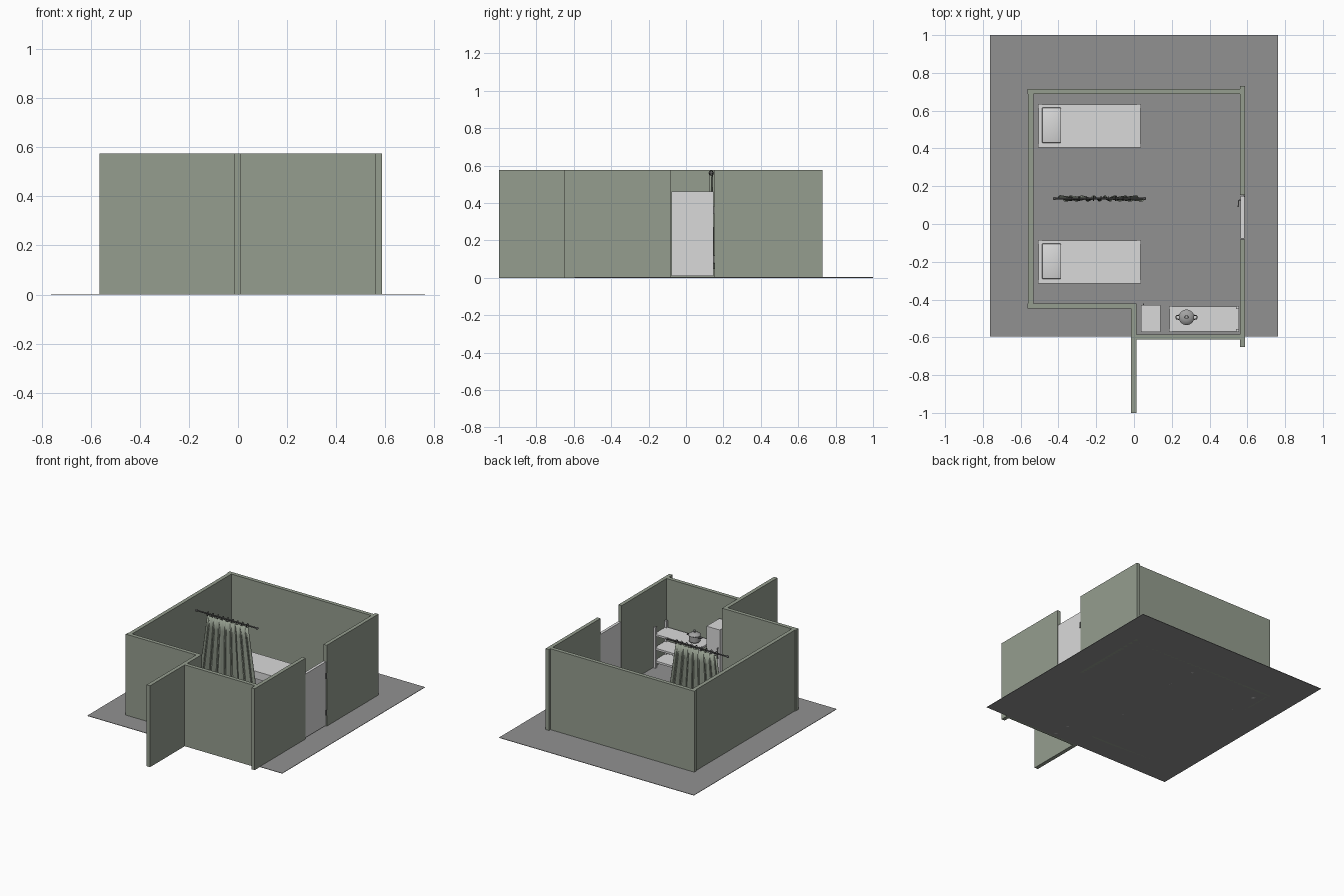
import bpy, bmesh, math
from mathutils import Matrix, Vector

if "Cube" in bpy.data.objects:
    bpy.data.objects.remove(bpy.data.objects["Cube"])


def mat(name, c):
    m = bpy.data.materials.new(name)
    m.diffuse_color = (*c, 1)
    m.use_nodes = True
    m.node_tree.nodes["Principled BSDF"].inputs["Base Color"].default_value = m.diffuse_color
    return m


GREEN = mat("sage_green", (0.30, 0.34, 0.275))
FLOOR = mat("floor_grey", (0.285, 0.285, 0.285))
WHITE = mat("off_white", (0.70, 0.70, 0.70))
METAL = mat("metal_grey", (0.36, 0.36, 0.36))
DARK = mat("dark_metal", (0.10, 0.10, 0.10))


def finish(name, bm, m, smooth=False):
    bmesh.ops.recalc_face_normals(bm, faces=bm.faces[:])
    me = bpy.data.meshes.new(name)
    bm.to_mesh(me)
    bm.free()
    me.materials.append(m)
    ob = bpy.data.objects.new(name, me)
    bpy.context.collection.objects.link(ob)
    if smooth:
        bpy.context.view_layer.objects.active = ob
        ob.select_set(True)
        bpy.ops.object.shade_smooth_by_angle()
        ob.select_set(False)
    return ob


def box(name, x0, x1, y0, y1, z0, z1, m, bevel=0):
    bm = bmesh.new()
    mx = Matrix.Translation(((x0 + x1) / 2, (y0 + y1) / 2, (z0 + z1) / 2))
    bmesh.ops.create_cube(bm, size=1, matrix=mx @ Matrix.Diagonal((x1 - x0, y1 - y0, z1 - z0, 1)))
    if bevel:
        bmesh.ops.bevel(bm, geom=bm.edges[:], offset=bevel, segments=2, affect='EDGES', profile=0.5)
    return finish(name, bm, m, bool(bevel))


def lathe(name, profile, loc, m, n=24):
    """Revolve (radius, height) points about z."""
    bm = bmesh.new()
    vs = [bm.verts.new((loc[0] + r, loc[1], loc[2] + z)) for r, z in profile]
    es = [bm.edges.new(p) for p in zip(vs, vs[1:])]
    bmesh.ops.spin(bm, geom=vs + es, cent=loc, axis=(0, 0, 1), angle=2 * math.pi, steps=n)
    bmesh.ops.remove_doubles(bm, verts=bm.verts[:], dist=1e-5)
    return finish(name, bm, m, True)


def tube(name, pts, r, m, cyclic=False):
    cu = bpy.data.curves.new(name, 'CURVE')
    cu.dimensions = '3D'
    cu.bevel_depth, cu.bevel_resolution, cu.use_fill_caps = r, 2, True
    sp = cu.splines.new('POLY')
    sp.points.add(len(pts) - 1)
    for p, q in zip(sp.points, pts):
        p.co = (*q, 1)
    sp.use_cyclic_u = cyclic
    cu.materials.append(m)
    ob = bpy.data.objects.new(name, cu)
    bpy.context.collection.objects.link(ob)
    return ob


# Floor and walls
box("floor", -0.762, 0.762, -0.595, 1.0, 0, 0.003, FLOOR)
H = 0.575
box("back_wall", -0.565, 0.563, 0.687, 0.714, 0, H, GREEN)
box("left_wall", -0.56, -0.533, -0.42, 0.687, 0, H, GREEN)
box("front_left_wall", -0.565, -0.013, -0.447, -0.42, 0, H, GREEN)
box("partition_wall", -0.015, 0.012, -1.0, -0.42, 0, H, GREEN)
box("front_right_wall", 0.012, 0.563, -0.612, -0.585, 0, H, GREEN)
box("right_wall_back", 0.561, 0.587, 0.153, 0.73, 0, H, GREEN)
box("right_wall_front", 0.561, 0.587, -0.652, -0.083, 0, H, GREEN)

# Door with handle and hinges
box("door", 0.564, 0.584, -0.078, 0.148, 0.01, 0.46, WHITE)
tube("door_handle", [(0.564, 0.125, 0.22), (0.553, 0.125, 0.22), (0.553, 0.09, 0.22)], 0.004, METAL)
for i, z in enumerate((0.1, 0.36)):
    box(f"door_hinge_{i}", 0.58, 0.588, 0.144, 0.152, z - 0.02, z + 0.02, DARK)

# Two beds: posts, frame, mattress, pillow
for b, y0 in enumerate((-0.316, 0.404)):
    x0, x1, y1 = -0.508, 0.036, y0 + 0.23
    for i, px in enumerate((x0, x1 - 0.02)):
        for j, py in enumerate((y0, y1 - 0.02)):
            box(f"bed_{b}_post_{i}{j}", px, px + 0.02, py, py + 0.02, 0, 0.102, WHITE)
    box(f"bed_{b}_frame", x0 + 0.003, x1 - 0.003, y0 + 0.003, y1 - 0.003, 0.045, 0.065, WHITE)
    box(f"bed_{b}_mattress", x0 + 0.002, x1 - 0.002, y0 + 0.002, y1 - 0.002, 0.065, 0.099, WHITE)
    box(f"bed_{b}_pillow", -0.487, -0.386, y0 + 0.025, y1 - 0.018, 0.099, 0.118, WHITE, 0.005)

# Refrigerator
box("refrigerator", 0.037, 0.14, -0.572, -0.43, 0.005, 0.41, WHITE)
tube("refrigerator_handle", [(0.05, -0.43, 0.21), (0.05, -0.422, 0.21),
                             (0.05, -0.422, 0.28), (0.05, -0.43, 0.28)], 0.003, METAL)

# Shelf unit
for i, px in enumerate((0.186, 0.541)):
    for j, py in enumerate((-0.571, -0.45)):
        box(f"shelf_post_{i}{j}", px, px + 0.016, py, py + 0.016, 0, 0.29 if i else 0.245, WHITE)
for i, z in enumerate((0.04, 0.13, 0.228)):
    box(f"shelf_{i}", 0.188, 0.555, -0.569, -0.436, z, z + 0.014, WHITE)

# Cooking pot with lid, knob and side handles
P = Vector((0.278, -0.494, 0.242))
lathe("cooking_pot", [(0, 0), (0.033, 0), (0.038, 0.006), (0.038, 0.045), (0.041, 0.047),
                      (0.036, 0.053), (0.02, 0.061), (0, 0.063)], P, METAL)
lathe("pot_lid_knob", [(0.004, 0.06), (0.004, 0.068), (0.01, 0.072), (0.009, 0.078), (0, 0.08)], P, METAL)
for s in (-1, 1):
    tube(f"pot_handle_{s}", [P + Vector((s * x, y, 0.037)) for x, y in
         ((0.036, -0.012), (0.054, -0.008), (0.056, 0), (0.054, 0.008), (0.036, 0.012))], 0.003, DARK)

# Curtain: pleated cloth widening towards the floor
bm = bmesh.new()
N, R = 64, 6
rows = []
for r in range(R + 1):
    t = r / R
    row = []
    for k in range(N + 1):
        u = k / N
        xa, xb = -0.335 - 0.07 * t, -0.015 + 0.075 * t
        y = 0.135 + (0.007 + 0.009 * t) * math.sin(u * 2 * math.pi * 8 + 0.5 * math.sin(9 * u))
        row.append(bm.verts.new((xa + (xb - xa) * u, y, 0.548 - 0.5 * t)))
    rows.append(row)
for a, b in zip(rows, rows[1:]):
    for k in range(N):
        bm.faces.new((a[k], a[k + 1], b[k + 1], b[k]))
cloth = finish("curtain", bm, GREEN, True)
sol = cloth.modifiers.new("thickness", 'SOLIDIFY')
sol.thickness, sol.offset = 0.003, 0

# Curtain rod, end knobs and rings
tube("curtain_rod", [(-0.42, 0.135, 0.56), (0.055, 0.135, 0.56)], 0.005, DARK)
for s, x in (("left", -0.42), ("right", 0.055)):
    bm = bmesh.new()
    bmesh.ops.create_uvsphere(bm, u_segments=12, v_segments=8, radius=0.009,
                              matrix=Matrix.Translation((x, 0.135, 0.56)))
    finish(f"rod_knob_{s}", bm, DARK, True)
for i in range(9):
    x = -0.33 + i * 0.31 / 8
    tube(f"curtain_ring_{i}", [(x, 0.135 + 0.012 * math.cos(a * math.pi / 8),
         0.56 + 0.013 * math.sin(a * math.pi / 8)) for a in range(16)], 0.002, DARK, True)
